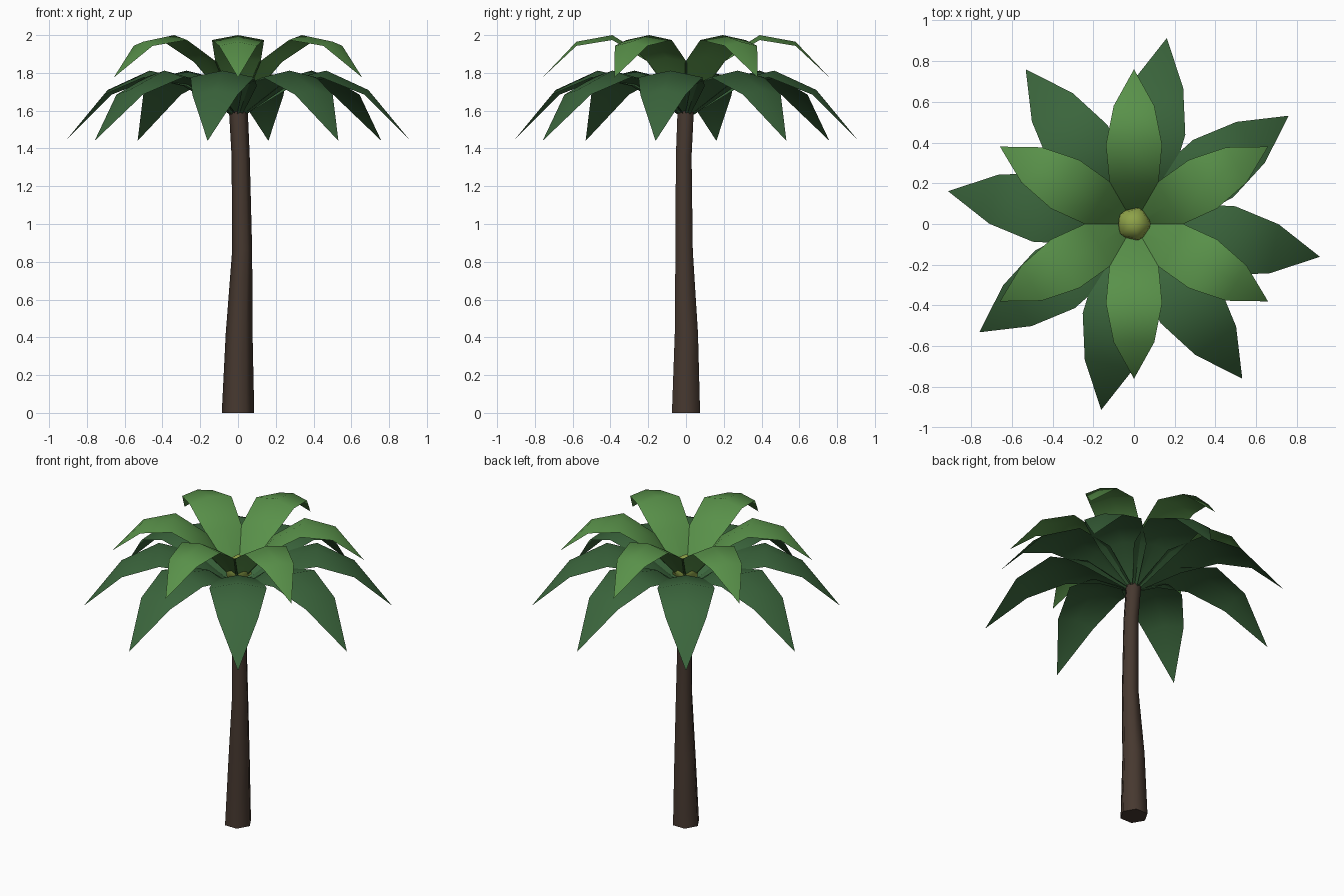
import bpy
import bmesh
from math import cos, sin, pi, radians
from mathutils import Matrix, Vector

cube = bpy.data.objects.get("Cube")
if cube:
    bpy.data.objects.remove(cube, do_unlink=True)


def material(name, rgb):
    mat = bpy.data.materials.new(name)
    mat.use_nodes = True
    mat.diffuse_color = (*rgb, 1)
    mat.node_tree.nodes["Principled BSDF"].inputs["Base Color"].default_value = (*rgb, 1)
    return mat


def finish(name, bm, mat, angle):
    mesh = bpy.data.meshes.new(name)
    bm.to_mesh(mesh)
    bm.free()
    obj = bpy.data.objects.new(name, mesh)
    bpy.context.collection.objects.link(obj)
    mesh.materials.append(mat)
    bpy.ops.object.select_all(action="DESELECT")
    obj.select_set(True)
    bpy.context.view_layer.objects.active = obj
    bpy.ops.object.shade_smooth_by_angle(angle=radians(angle))
    return obj


bark = material("dark brown bark", (0.062, 0.040, 0.029))
dark_green = material("dark green frond", (0.043, 0.130, 0.045))
light_green = material("light green frond", (0.100, 0.285, 0.068))
bud_green = material("yellow green bud", (0.270, 0.360, 0.065))


# Trunk: gently curving six-sided tube, each ring is (x, y, z, radius)
def build_trunk(rings, sides=6):
    bm = bmesh.new()
    loops = []
    for x, y, z, r in rings:
        loops.append([bm.verts.new((x + r * cos(2 * pi * i / sides),
                                    y + r * sin(2 * pi * i / sides), z))
                      for i in range(sides)])
    for low, high in zip(loops, loops[1:]):
        for i in range(sides):
            j = (i + 1) % sides
            bm.faces.new((low[i], low[j], high[j], high[i]))
    bm.faces.new(loops[0][::-1])
    bm.faces.new(loops[-1])
    return finish("trunk", bm, bark, 65)


build_trunk([(0, 0, 0, 0.086), (0.006, 0.002, 0.42, 0.071),
             (0.022, -0.010, 0.86, 0.053), (0.014, -0.012, 1.36, 0.048),
             (0, 0, 1.64, 0.05)])


# Fronds: arched leaf sheets folded along the midrib, ending in a point
# Each station is (distance, height, half width, edge drop)
def build_fronds(name, stations, tip, count, start, mat):
    for n in range(count):
        turn = Matrix.Rotation(radians(start) + 2 * pi * n / count, 3, "Z")
        bm = bmesh.new()
        rows = []
        for r, z, w, drop in stations:
            points = ((r, -w, z - drop), (r, 0, z), (r, w, z - drop))
            rows.append([bm.verts.new(turn @ Vector(p)) for p in points])
        for a, b in zip(rows, rows[1:]):
            for i in range(2):
                bm.faces.new((a[i], b[i], b[i + 1], a[i + 1]))
        end = bm.verts.new(turn @ Vector((tip[0], 0, tip[1])))
        for i in range(2):
            bm.faces.new((rows[-1][i], end, rows[-1][i + 1]))
        finish(f"{name}_{n + 1}", bm, mat, 60)


build_fronds("lower_frond",
             [(0.025, 1.58, 0.025, 0.005), (0.25, 1.76, 0.145, 0.03),
              (0.475, 1.812, 0.172, 0.035), (0.70, 1.71, 0.122, 0.025)],
             (0.927, 1.44), 8, 35, dark_green)
build_fronds("upper_frond",
             [(0.02, 1.62, 0.02, 0.004), (0.2, 1.88, 0.12, 0.022),
              (0.39, 2.0, 0.138, 0.026), (0.58, 1.965, 0.1, 0.022)],
             (0.76, 1.775), 6, 30, light_green)

# Bud at the heart of the crown
bm = bmesh.new()
bmesh.ops.create_icosphere(bm, subdivisions=1, radius=0.092,
                           matrix=Matrix.Translation((0, 0, 1.69)))
finish("crown_bud", bm, bud_green, 60)
